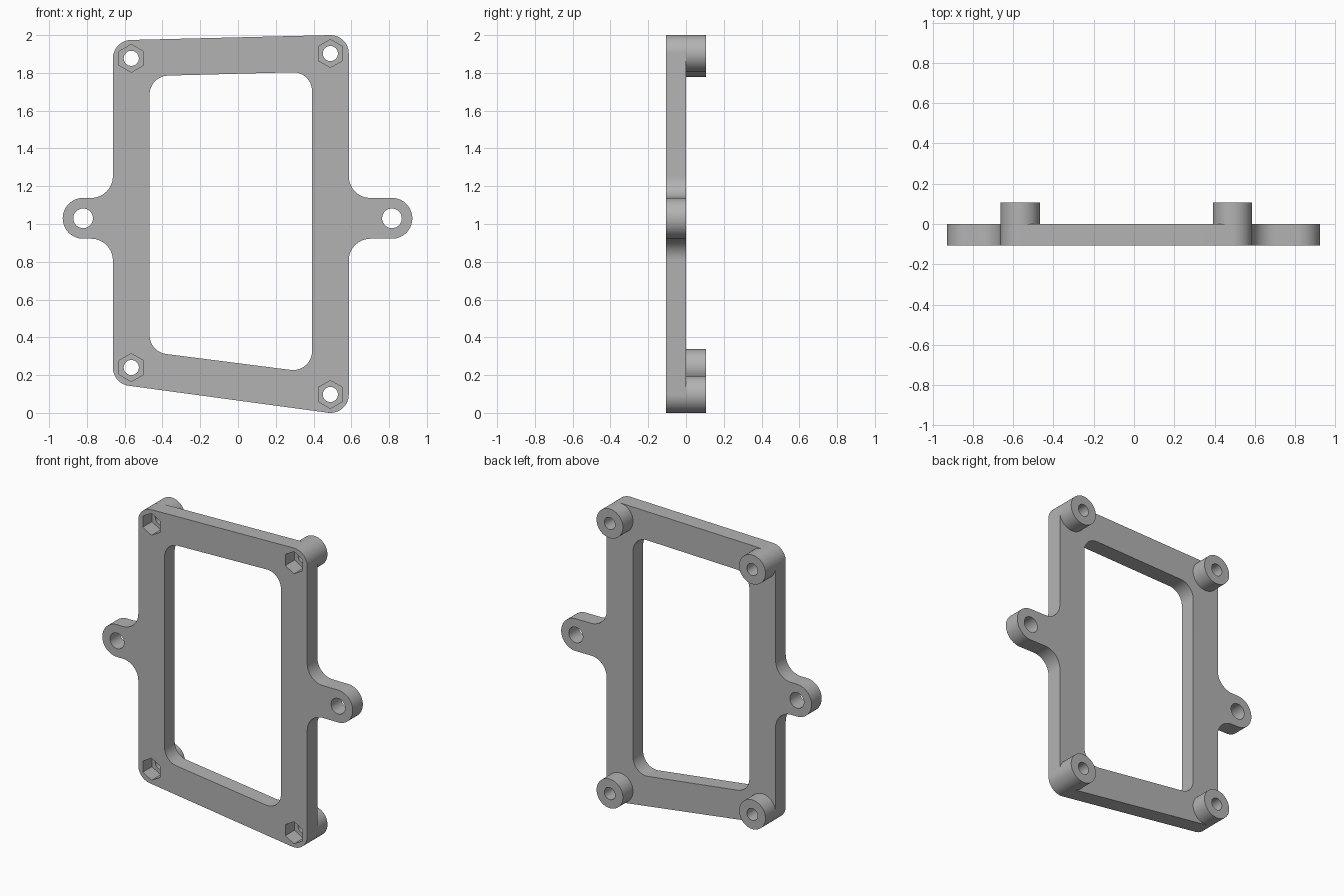
import bpy, bmesh, math
from mathutils import Vector

old = bpy.data.objects.get("Cube")
if old:
    bpy.data.objects.remove(old, do_unlink=True)

grey = bpy.data.materials.new("plain grey")
grey.use_nodes = True
grey.diffuse_color = (0.45, 0.45, 0.45, 1)
grey.node_tree.nodes["Principled BSDF"].inputs["Base Color"].default_value = grey.diffuse_color

T = 0.107          # plate thickness and standoff height
R = 0.0975         # standoff and corner radius
TAB_R = 0.108      # ear radius
EAR_Z = 1.03
LEFT, RIGHT = -0.6625, 0.5865
CORNERS = [(-0.565, 1.877), (0.489, 1.9025), (0.489, 0.0975), (-0.565, 0.24)]


def rounded(points, steps=14):
    """Round each (x, z, radius) corner of a closed outline."""
    out = []
    for i, (x, z, r) in enumerate(points):
        p = Vector((x, z))
        a = (Vector(points[i - 1][:2]) - p).normalized()
        b = (Vector(points[(i + 1) % len(points)][:2]) - p).normalized()
        half = a.angle(b) / 2
        start, end = p + a * r / math.tan(half), p + b * r / math.tan(half)
        centre = p + (a + b).normalized() * r / math.sin(half)
        u, v = start - centre, end - centre
        sweep = u.angle(v)
        for k in range(steps + 1):
            t = sweep * k / steps
            out.append(centre + (u * math.sin(sweep - t) + v * math.sin(t)) / math.sin(sweep))
    return out


def circle(x, z, r, n=48, turn=0.0):
    return [Vector((x + r * math.cos(turn + math.tau * k / n),
                    z + r * math.sin(turn + math.tau * k / n))) for k in range(n)]


def finish(bm, name):
    bmesh.ops.remove_doubles(bm, verts=bm.verts, dist=1e-5)
    bmesh.ops.recalc_face_normals(bm, faces=bm.faces)
    mesh = bpy.data.meshes.new(name)
    bm.to_mesh(mesh)
    bm.free()
    mesh.materials.append(grey)
    obj = bpy.data.objects.new(name, mesh)
    bpy.context.collection.objects.link(obj)
    return obj


def prism(name, outline, y0, y1):
    bm = bmesh.new()
    face = bm.faces.new([bm.verts.new((p.x, y0, p.y)) for p in outline])
    new = bmesh.ops.extrude_face_region(bm, geom=[face], use_keep_orig=True)["geom"]
    bmesh.ops.translate(bm, vec=(0, y1 - y0, 0),
                        verts=[v for v in new if isinstance(v, bmesh.types.BMVert)])
    return finish(bm, name)


def smooth(obj):
    bpy.ops.object.select_all(action='DESELECT')
    obj.select_set(True)
    bpy.context.view_layer.objects.active = obj
    bpy.ops.object.shade_smooth_by_angle(angle=math.radians(30))


# Plate outline with the two mounting ears and their fillets
lo, hi, fillet = EAR_Z - TAB_R, EAR_Z + TAB_R, 0.115
ear_l, ear_r = -0.928, 0.923
tip = TAB_R * 0.9999
outline = rounded([
    (LEFT, 1.972, R), (RIGHT, 2.0025, R),
    (RIGHT, hi, fillet), (ear_r, hi, tip), (ear_r, lo, tip), (RIGHT, lo, fillet),
    (RIGHT, -0.014, R), (LEFT, 0.155, R),
    (LEFT, lo, fillet), (ear_l, lo, tip), (ear_l, hi, tip), (LEFT, hi, fillet)])
plate = prism("frame_plate", outline, -T, 0)

# Cutters: window, ear holes, screw holes and hexagonal nut pockets
window = rounded([(-0.468, 1.783, 0.1), (0.392, 1.806, 0.1),
                  (0.392, 0.213, 0.1), (-0.468, 0.323, 0.1)])
cutters = [prism("window_cutter", window, -0.3, 0.3)]
for x in (ear_l + TAB_R, ear_r - TAB_R):
    cutters.append(prism("ear_hole_cutter", circle(x, EAR_Z, 0.052), -0.3, 0.3))
for x, z in CORNERS:
    cutters.append(prism("screw_hole_cutter", circle(x, z, 0.04), -0.3, 0.3))
    cutters.append(prism("nut_pocket_cutter", circle(x, z, 0.074, 6, math.pi / 6), -0.3, -0.01))

bpy.context.view_layer.objects.active = plate
for c in cutters:
    mod = plate.modifiers.new("cut", 'BOOLEAN')
    mod.operation, mod.solver, mod.object = 'DIFFERENCE', 'EXACT', c
    bpy.ops.object.modifier_apply(modifier=mod.name)
for c in cutters:
    bpy.data.objects.remove(c, do_unlink=True)
smooth(plate)

# Hollow round standoffs on the back of each corner
names = ("upper_right", "upper_left", "lower_left", "lower_right")
for name, (x, z) in zip(names, CORNERS):
    bm = bmesh.new()
    loops = [[bm.verts.new((p.x, y, p.y)) for p in circle(x, z, r)]
             for r, y in ((R, 0), (R, T), (0.04, T), (0.04, 0))]
    for a, b in zip(loops, loops[1:]):
        for i in range(len(a)):
            bm.faces.new((a[i - 1], a[i], b[i], b[i - 1]))
    smooth(finish(bm, name + "_standoff"))
